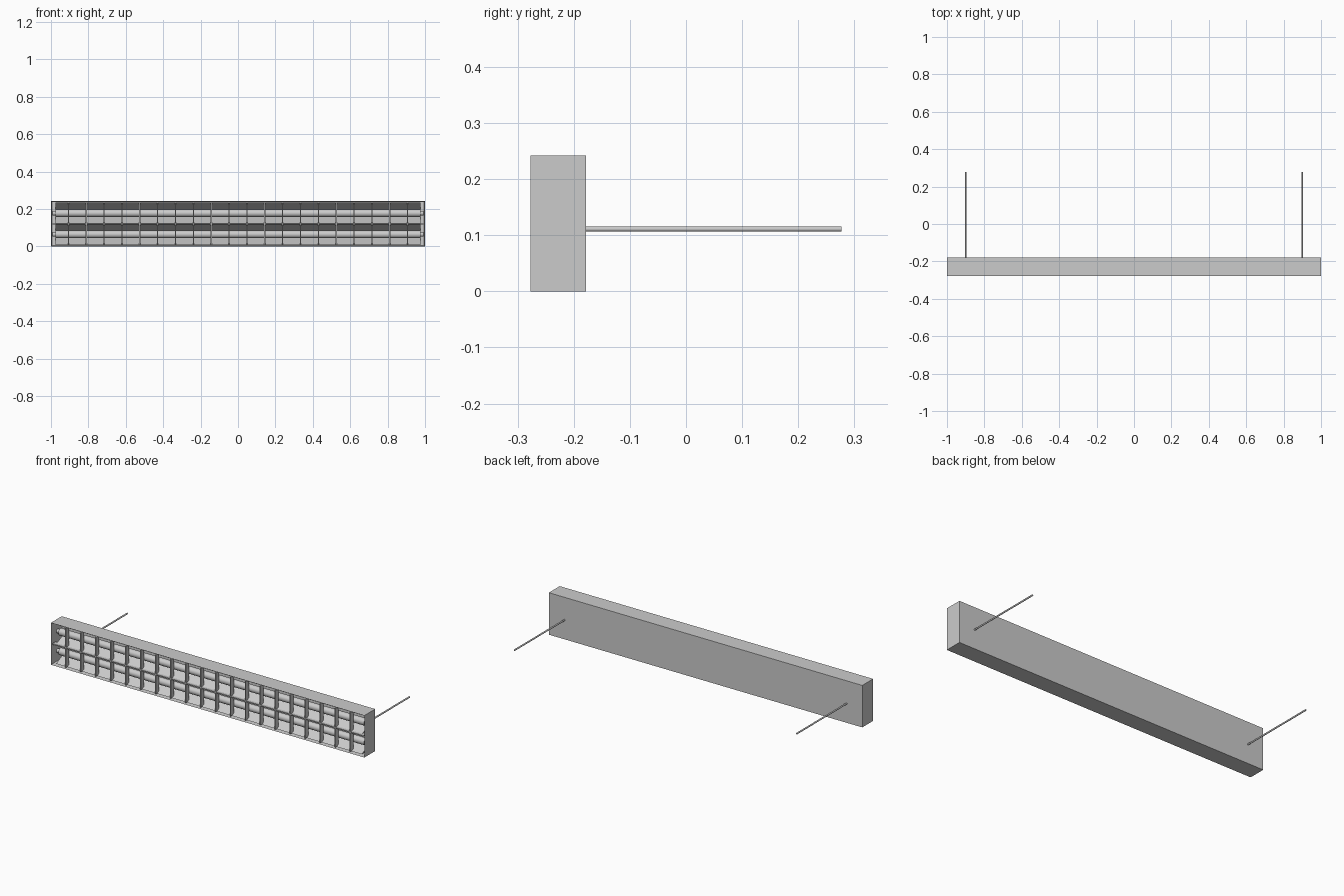
import bpy, bmesh, math

if "Cube" in bpy.data.objects:
    bpy.data.objects.remove(bpy.data.objects["Cube"])

FRONT, BACK, H = -0.277, -0.178, 0.242
RIM = 0.008
MID = H / 2


def finish(bm, name):
    bmesh.ops.recalc_face_normals(bm, faces=bm.faces)
    me = bpy.data.meshes.new(name)
    bm.to_mesh(me)
    bm.free()
    ob = bpy.data.objects.new(name, me)
    bpy.context.collection.objects.link(ob)
    return ob


def box(name, x0, x1, y0, y1, z0, z1):
    bm = bmesh.new()
    bmesh.ops.create_cube(bm, size=1)
    for v in bm.verts:
        v.co = ((x0 + x1) / 2 + v.co.x * (x1 - x0),
                (y0 + y1) / 2 + v.co.y * (y1 - y0),
                (z0 + z1) / 2 + v.co.z * (z1 - z0))
    return finish(bm, name)


def extrude_x(name, profile, x0, x1):
    # Solid from a (y, z) profile swept along x
    bm = bmesh.new()
    face = bm.faces.new([bm.verts.new((x0, y, z)) for y, z in profile])
    out = bmesh.ops.extrude_face_region(bm, geom=[face])
    for v in out["geom"]:
        if isinstance(v, bmesh.types.BMVert):
            v.co.x = x1
    return finish(bm, name)


def cylinder(name, r, length, loc, rot, sides=24):
    bpy.ops.mesh.primitive_cylinder_add(vertices=sides, radius=r, depth=length,
                                        location=loc, rotation=rot)
    ob = bpy.context.object
    ob.name = name
    bpy.ops.object.shade_smooth_by_angle()
    return ob


# Open-fronted housing: inset the front face and push it back
housing = box("housing", -1, 1, FRONT, BACK, 0, H)
bm = bmesh.new()
bm.from_mesh(housing.data)
front = min(bm.faces, key=lambda f: f.calc_center_median().y)
bmesh.ops.inset_region(bm, faces=[front], thickness=RIM)
for v in front.verts:
    v.co.y = BACK - 0.006
bm.to_mesh(housing.data)
bm.free()

# Two trough reflectors, each with a tube and end sockets
half = MID - RIM
floor_y = BACK - 0.012
for label, zc in (("lower", RIM + half / 2), ("upper", MID + half / 2)):
    h = half / 2
    lip = FRONT + 0.012
    inner = [(lip, zc - h), (floor_y, zc - 0.02), (floor_y, zc + 0.02), (lip, zc + h)]
    back = [(BACK - 0.006, zc + h), (BACK - 0.006, zc - h)]
    extrude_x(label + "_reflector", inner + back, -0.975, 0.975)
    cylinder(label + "_tube", 0.02, 1.95, (0, -0.225, zc), (0, math.pi / 2, 0))
    for s in (-1, 1):
        cylinder(label + "_socket", 0.012, 0.02, (s * 0.983, -0.225, zc), (0, math.pi / 2, 0), 16)

# Louver: cross blades plus a long central blade
for i in range(20):
    x = -0.907 + i * 1.814 / 19
    box("louver_blade", x - 0.003, x + 0.003, FRONT + 0.002, FRONT + 0.03, RIM, H - RIM)
box("louver_spine", -0.992, 0.992, FRONT + 0.002, FRONT + 0.03, MID - 0.003, MID + 0.003)

# Mounting rods out of the back
for s in (-1, 1):
    cylinder("mounting_rod", 0.0045, 0.277 - BACK + 0.002,
             (s * 0.9, (0.277 + BACK - 0.002) / 2, 0.111), (math.pi / 2, 0, 0), 16)
